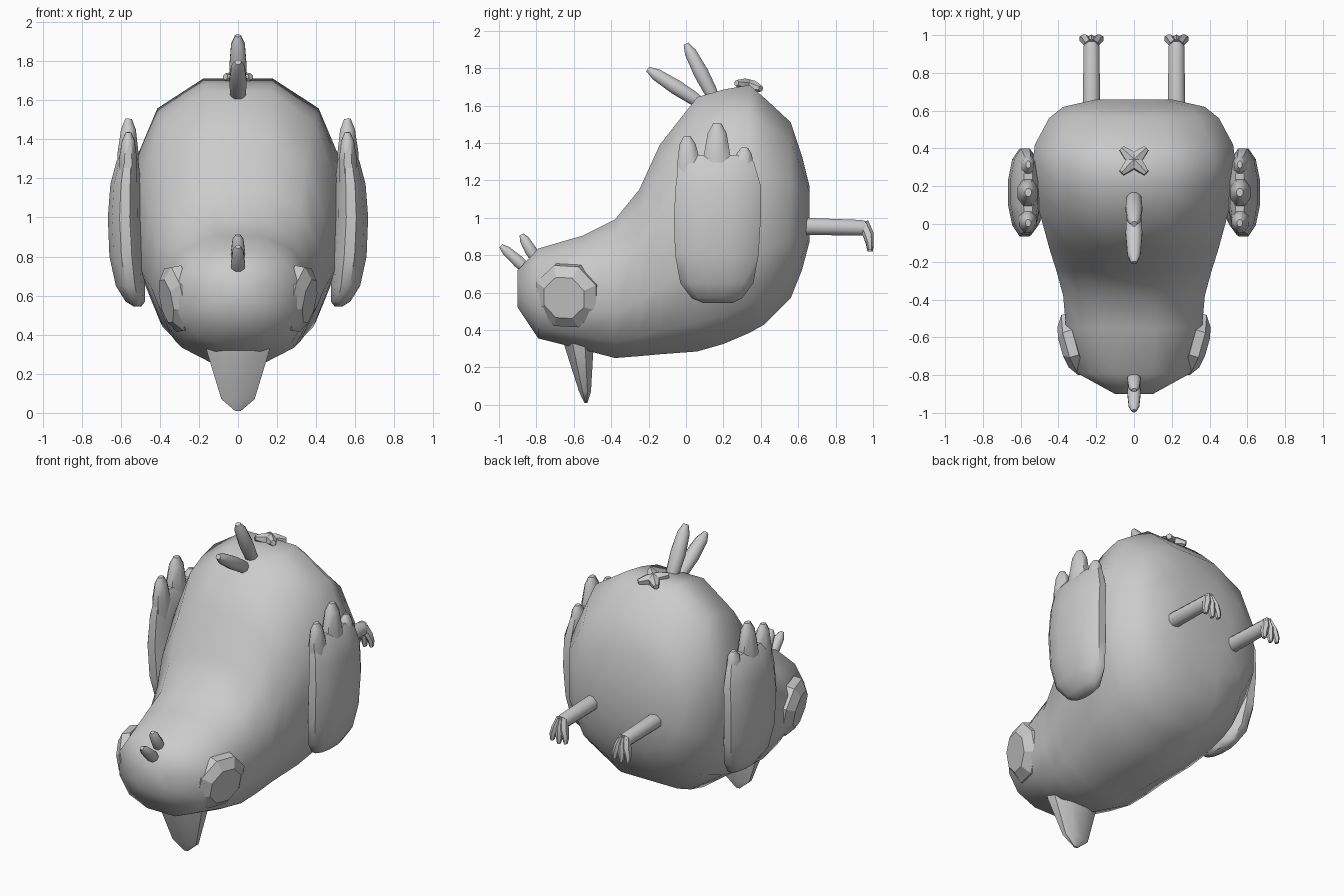
import bpy, bmesh, math
from mathutils import Vector as V


def loft(name, rings, n=8, power=2.0, angle=50, phase=0.5):
    """Skin rings of (centre, u, v) into a capped, smooth-shaded object."""
    bm = bmesh.new()
    peak = math.cos(math.pi / n) ** (2 / power) if phase else 1
    loops = []
    for c, u, v in rings:
        loop = []
        for i in range(n):
            a = 2 * math.pi * (i + phase) / n
            f = [math.copysign(abs(k) ** (2 / power), k) / peak
                 for k in (math.cos(a), math.sin(a))]
            loop.append(bm.verts.new(V(c) + V(u) * f[0] + V(v) * f[1]))
        loops.append(loop)
    for a, b in zip(loops, loops[1:]):
        for i in range(n):
            j = (i + 1) % n
            bm.faces.new((a[i], a[j], b[j], b[i]))
    bm.faces.new(loops[0])
    bm.faces.new(loops[-1])
    bmesh.ops.recalc_face_normals(bm, faces=bm.faces)
    me = bpy.data.meshes.new(name)
    bm.to_mesh(me)
    bm.free()
    ob = bpy.data.objects.new(name, me)
    bpy.context.collection.objects.link(ob)
    bpy.ops.object.select_all(action='DESELECT')
    ob.select_set(True)
    bpy.context.view_layer.objects.active = ob
    bpy.ops.object.shade_smooth_by_angle(angle=math.radians(angle))
    return ob


def rod(name, p0, p1, profile, side=(1, 0, 0), flat=1.0, n=8, angle=50):
    """Tapered rod from p0 to p1; profile is (fraction, radius) pairs."""
    p0, p1 = V(p0), V(p1)
    d = (p1 - p0).normalized()
    u = (V(side) - d * d.dot(V(side))).normalized()
    v = d.cross(u)
    return loft(name, [(p0.lerp(p1, t), u * r * flat, v * r) for t, r in profile],
                n, angle=angle)


# body and head: sections along y as (y, low z, high z, half width)
sections = [(-0.9, 0.52, 0.72, 0.10), (-0.79, 0.355, 0.835, 0.30),
            (-0.55, 0.295, 0.905, 0.36), (-0.38, 0.25, 0.99, 0.375),
            (-0.25, 0.26, 1.15, 0.41), (-0.14, 0.27, 1.39, 0.445),
            (0.06, 0.285, 1.645, 0.50), (0.2, 0.325, 1.685, 0.525),
            (0.34, 0.385, 1.71, 0.535), (0.42, 0.43, 1.64, 0.525),
            (0.56, 0.57, 1.51, 0.45), (0.62, 0.72, 1.33, 0.375),
            (0.66, 0.87, 1.17, 0.20)]
loft("body", [((0, y, (a + b) / 2), (w, 0, 0), (0, 0, (b - a) / 2))
              for y, a, b, w in sections], n=12, power=2.4, angle=60)

# beak
loft("beak", [((0, -0.575, 0.38), (0.175, 0, 0), (0, 0.095, 0)),
              ((0, -0.57, 0.30), (0.155, 0, 0), (0, 0.075, 0)),
              ((0, -0.54, 0.07), (0.085, 0, 0), (0, 0.032, 0)),
              ((0, -0.535, 0.01), (0.015, 0, 0), (0, 0.008, 0))], n=8)

# head tuft and tail feathers
feather = [(0, 0.6), (0.2, 0.9), (0.5, 1), (0.85, 0.8), (1, 0.35)]
for name, p0, p1, r in (
        ("tuft_front", (0, -0.80, 0.68), (0, -0.99, 0.85), 0.032),
        ("tuft_back", (0, -0.78, 0.74), (0, -0.88, 0.91), 0.032),
        ("tail_low", (0, 0.10, 1.60), (0, -0.205, 1.795), 0.04),
        ("tail_high", (0, 0.16, 1.62), (0, 0.0, 1.93), 0.04)):
    rod(name, p0, p1, [(t, r * k) for t, k in feather], flat=1.1)

# crossed mark under the tail
for s in (-1, 1):
    rod("rear_cross", (-0.065 * s, 0.27, 1.72), (0.065 * s, 0.40, 1.69),
        [(0, 0.015), (0.3, 0.03), (0.7, 0.03), (1, 0.015)], n=6)

# wing body sections: (z, low y, high y, centre x, half thickness)
wing = [(0.545, 0.09, 0.25, 0.515, 0.02), (0.57, 0.03, 0.30, 0.525, 0.05),
        (0.65, -0.03, 0.36, 0.55, 0.075), (0.80, -0.058, 0.388, 0.57, 0.088),
        (1.0, -0.065, 0.40, 0.58, 0.086), (1.17, -0.055, 0.40, 0.575, 0.078),
        (1.29, -0.04, 0.365, 0.565, 0.056), (1.335, -0.02, 0.34, 0.56, 0.025)]

for s, side in ((-1, "left"), (1, "right")):
    # wing with three feather tips
    loft("wing_" + side, [((s * x, (a + b) / 2, z), (s * h, 0, 0), (0, (b - a) / 2, 0))
                          for z, a, b, x, h in wing], n=12, power=2.2)
    for y0, y1, top, r in ((0.025, 0.005, 1.435, 0.062), (0.165, 0.167, 1.505, 0.072),
                           (0.295, 0.315, 1.375, 0.058)):
        rod("wing_tip_" + side, (s * 0.565, y0, 1.15), (s * 0.56, y1, top),
            [(0, r), (0.5, r), (0.85, r * 0.7), (1, r * 0.3)], flat=0.75)

    # eye disc
    c, d = V((s * 0.325, -0.64, 0.58)), V((s, -0.29, -0.2)).normalized()
    rod("eye_" + side, c - d * 0.05, c + d * 0.045,
        [(0, 0.165), (0.55, 0.165), (1, 0.11)], side=(0, 1, 0), angle=25)

    # leg and three bent toes
    x = s * 0.225
    rod("leg_" + side, (x, 0.6, 0.955), (x, 0.975, 0.945),
        [(0, 0.046), (0.9, 0.042), (1, 0.034)])
    for k in (-1, 0, 1):
        loft("toe_" + side, [
            ((x + k * 0.012, 0.95, 0.965), (0.022, 0, 0), (0, 0.02, 0.02)),
            ((x + k * 0.030, 0.973, 0.915), (0.022, 0, 0), (0, 0.026, 0.004)),
            ((x + k * 0.045, 0.982, 0.86 + abs(k) * 0.01), (0.019, 0, 0), (0, 0.018, 0)),
            ((x + k * 0.048, 0.985, 0.82 + abs(k) * 0.01), (0.01, 0, 0), (0, 0.013, 0))],
            n=6)
